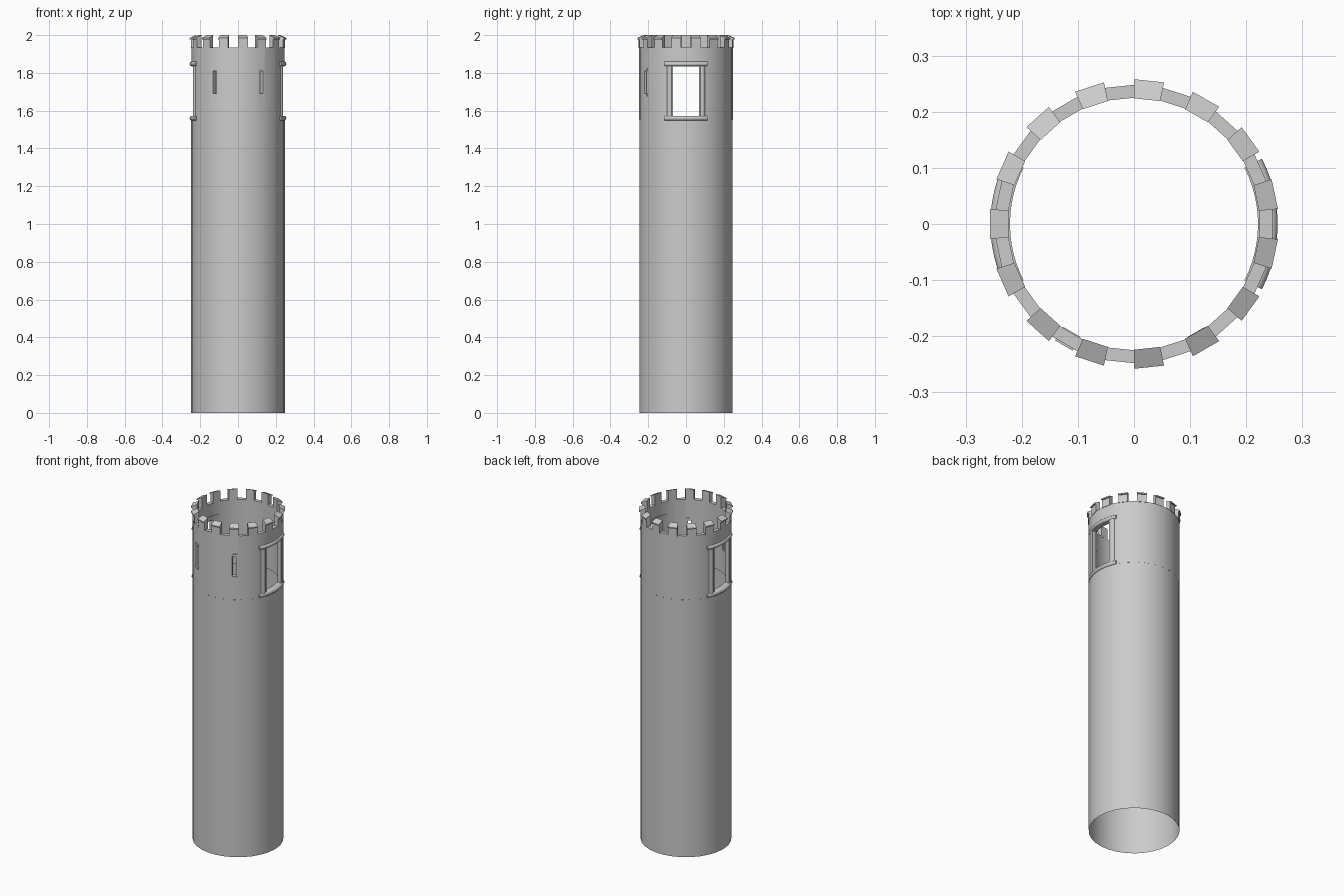
import bpy, bmesh
from math import sin, cos, pi, radians
from mathutils import Matrix, Vector

cube = bpy.data.objects.get("Cube")
if cube:
    bpy.data.objects.remove(cube, do_unlink=True)

stone = bpy.data.materials.new("grey stone")
stone.use_nodes = True
GREY = (0.6, 0.6, 0.6, 1)
stone.diffuse_color = GREY
stone.node_tree.nodes["Principled BSDF"].inputs["Base Color"].default_value = GREY

SIDES, OUTER, INNER = 30, 0.248, 0.225
WALL_BASE, WALL_TOP = 1.55, 1.935
STEP = 2 * pi / SIDES


def finish(name, bm, smooth=True):
    bmesh.ops.recalc_face_normals(bm, faces=bm.faces)
    mesh = bpy.data.meshes.new(name)
    bm.to_mesh(mesh)
    bm.free()
    mesh.materials.append(stone)
    ob = bpy.data.objects.new(name, mesh)
    bpy.context.collection.objects.link(ob)
    bpy.ops.object.select_all(action='DESELECT')
    ob.select_set(True)
    bpy.context.view_layer.objects.active = ob
    if smooth:
        bpy.ops.object.shade_smooth_by_angle(angle=radians(35))
    return ob


def sweep(name, profile, start, end, steps, smooth=True):
    """Turn a closed (radius, z) profile around the tower axis."""
    bm = bmesh.new()
    full = end - start > 2 * pi - 0.001
    rings = []
    for i in range(steps if full else steps + 1):
        a = start + (end - start) * i / steps
        rings.append([bm.verts.new((r * cos(a), r * sin(a), z)) for r, z in profile])
    n = len(profile)
    for i in range(steps):
        a, b = rings[i], rings[(i + 1) % len(rings)]
        for j in range(n):
            k = (j + 1) % n
            bm.faces.new((a[j], a[k], b[k], b[j]))
    if not full:
        bm.faces.new(rings[0])
        bm.faces.new(rings[-1])
    return finish(name, bm, smooth)


def block(name, angle, r0, r1, w0, w1, z0, z1):
    """Radial block whose width runs from w0 (inside) to w1 (outside)."""
    bm = bmesh.new()
    bmesh.ops.create_cube(bm, size=1)
    for v in bm.verts:
        out = v.co.x > 0
        v.co = Vector((r1 if out else r0, v.co.y * (w1 if out else w0),
                       z1 if v.co.z > 0 else z0))
    bm.transform(Matrix.Rotation(angle, 4, 'Z'))
    return finish(name, bm, False)


# Open shaft, a single sheet
bm = bmesh.new()
bmesh.ops.create_cone(bm, cap_ends=False, segments=SIDES, radius1=OUTER,
                      radius2=OUTER, depth=WALL_BASE)
bm.transform(Matrix.Translation((0, 0, WALL_BASE / 2)) @ Matrix.Rotation(STEP / 2, 4, 'Z'))
finish("shaft", bm)

# Thick upper wall
wall = sweep("upper_wall", [(INNER, WALL_BASE), (OUTER, WALL_BASE),
                            (OUTER, WALL_TOP), (INNER, WALL_TOP)],
             STEP / 2, STEP / 2 + 2 * pi, SIDES)

# Cut the two side windows and two front slits
SLITS = (radians(-60), radians(-120))
cutters = [block("window_cutter", 0, -0.4, 0.4, 0.138, 0.138, 1.57, 1.835)]
cutters += [block("slit_cutter", a, 0.2, 0.27, 0.012, 0.028, 1.69, 1.81) for a in SLITS]
for c in cutters:
    c.hide_render = True
    mod = wall.modifiers.new("opening", 'BOOLEAN')
    mod.operation, mod.solver, mod.object = 'DIFFERENCE', 'EXACT', c
bpy.ops.object.select_all(action='DESELECT')
wall.select_set(True)
bpy.context.view_layer.objects.active = wall
for mod in list(wall.modifiers):
    if mod.name.startswith("opening"):
        bpy.ops.object.modifier_apply(modifier=mod.name)
for c in cutters:
    bpy.data.objects.remove(c, do_unlink=True)

# Slit lintels and sills
for a in SLITS:
    block("slit_lintel", a, 0.222, 0.25, 0.036, 0.036, 1.81, 1.825)
    block("slit_sill", a, 0.222, 0.25, 0.036, 0.036, 1.675, 1.69)

# Window surrounds: curved rounded mouldings and round columns
for side, mid in (("left", 0), ("right", pi)):
    for part, z in (("lintel", 1.8475), ("sill", 1.5605)):
        h = 0.0125
        profile = [(0.221, z - h), (0.221, z + h)]
        profile += [(0.245 + 0.011 * sin(t * pi / 6), z + h * cos(t * pi / 6)) for t in range(7)]
        sweep(f"{side}_window_{part}", profile, mid - radians(27), mid + radians(27), 12)
    for s in (-1, 1):
        bm = bmesh.new()
        bmesh.ops.create_cone(bm, cap_ends=True, segments=16, radius1=0.016,
                              radius2=0.016, depth=0.27)
        a = mid + s * radians(21)
        bm.transform(Matrix.Translation((0.238 * cos(a), 0.238 * sin(a), 1.7025)))
        finish(f"{side}_window_column", bm)

# Battlements with outward sloping caps
merlon = [(INNER - 0.001, WALL_TOP - 0.004), (0.2505, WALL_TOP - 0.004), (0.2505, 1.978),
          (0.258, 1.978), (0.258, 1.985), (INNER - 0.001, 2.0)]
for i in range(SIDES // 2):
    mid = pi + i * 2 * STEP
    sweep("merlon", merlon, mid - STEP / 2, mid + STEP / 2, 1, False)
